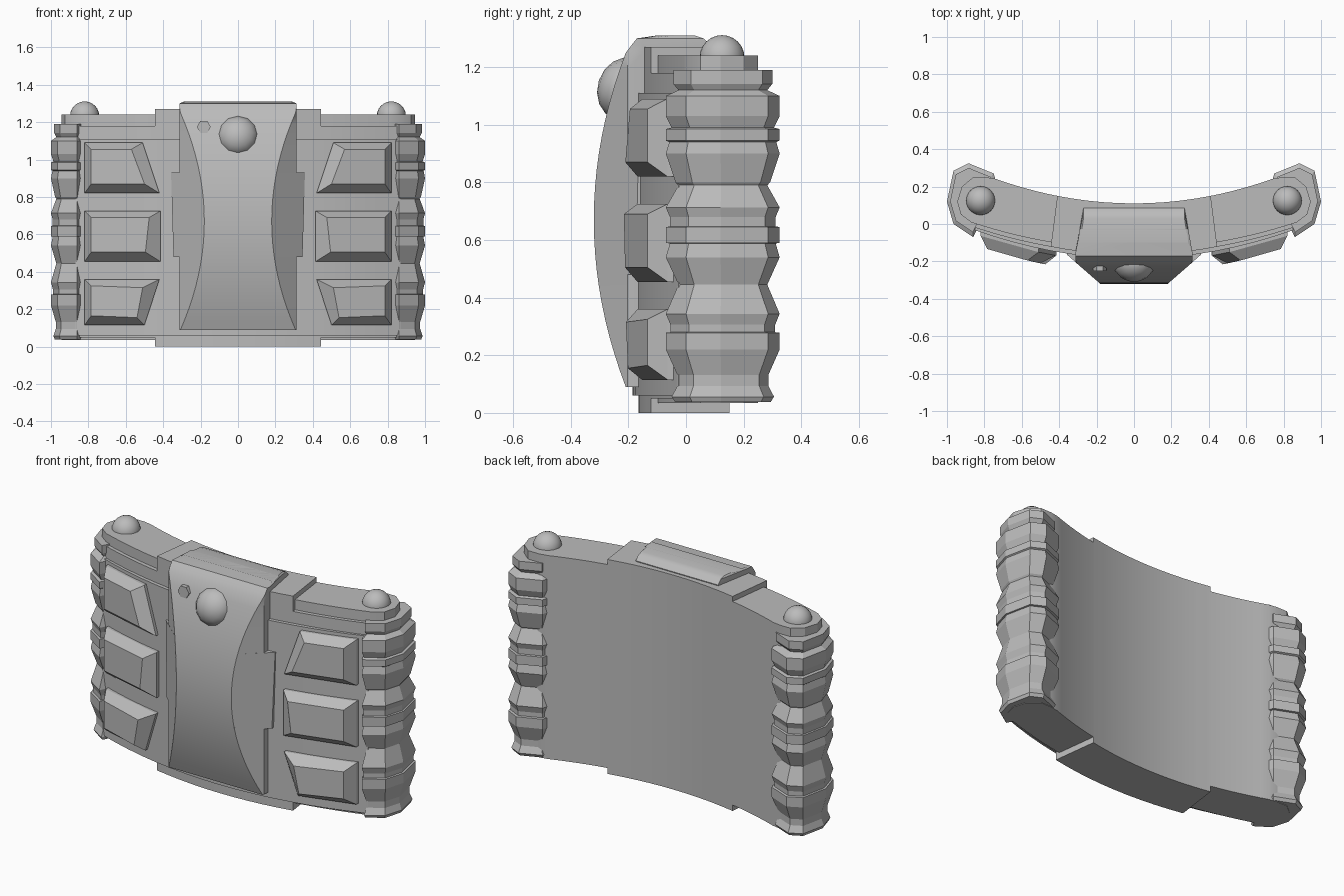
import bpy, bmesh, math
from mathutils import Vector

cube = bpy.data.objects.get("Cube")
if cube:
    bpy.data.objects.remove(cube, do_unlink=True)

grey = bpy.data.materials.new("plain_grey")
grey.use_nodes = True
grey.diffuse_color = (0.5, 0.5, 0.5, 1)
grey.node_tree.nodes["Principled BSDF"].inputs["Base Color"].default_value = (0.5, 0.5, 0.5, 1)


def finish(name, bm, smooth=None):
    bmesh.ops.recalc_face_normals(bm, faces=bm.faces)
    mesh = bpy.data.meshes.new(name)
    bm.to_mesh(mesh)
    bm.free()
    mesh.materials.append(grey)
    obj = bpy.data.objects.new(name, mesh)
    bpy.context.collection.objects.link(obj)
    if smooth:
        bpy.ops.object.select_all(action='DESELECT')
        obj.select_set(True)
        bpy.context.view_layer.objects.active = obj
        bpy.ops.object.shade_smooth_by_angle(angle=math.radians(smooth))
    return obj


def loft(name, rings, smooth=None):
    """Skin a stack of closed rings and cap both ends."""
    bm = bmesh.new()
    loops = [[bm.verts.new(p) for p in ring] for ring in rings]
    n = len(loops[0])
    for a, b in zip(loops, loops[1:]):
        for i in range(n):
            j = (i + 1) % n
            bm.faces.new((a[i], a[j], b[j], b[i]))
    bm.faces.new(loops[0])
    bm.faces.new(loops[-1])
    return finish(name, bm, smooth)


def prism(name, outline, z0, z1, smooth=None):
    return loft(name, [[(x, y, z) for x, y in outline] for z in (z0, z1)], smooth)


def arc(x0, x1, depth, bend, steps=10):
    xs = [x0 + (x1 - x0) * i / steps for i in range(steps + 1)]
    return [(x, depth + bend * x * x) for x in xs]


def ball(name, location, scale, segments, rings, smooth):
    bm = bmesh.new()
    bmesh.ops.create_uvsphere(bm, u_segments=segments, v_segments=rings, radius=1)
    obj = finish(name, bm, smooth)
    obj.location, obj.scale = location, scale
    return obj


def panel_y(x):
    return -0.185 + 0.21 * x * x


# Curved core: tall centre block and raised front panel
prism("centre_block", arc(-0.445, 0.445, -0.165, 0.22) + arc(0.41, -0.41, 0.11, 0.24),
      0, 1.27, 30)
prism("front_panel", arc(-0.87, 0.87, -0.185, 0.21, 16) + arc(0.87, -0.87, 0, 0.15, 16),
      0.06, 1.11, 30)

# Grip rings as height and girth, from top to bottom
grip_rings = [(1.19, .87), (1.142, .87), (1.12, .78), (1.10, 1), (1.03, 1), (.99, .9),
              (.985, 1), (.945, 1), (.94, .94), (.9, 1), (.8, .83), (.79, .78),
              (.713, 1), (.68, .93), (.647, .93), (.645, 1), (.59, 1), (.588, .93),
              (.54, 1), (.445, .78), (.344, 1), (.306, .92), (.28, .92),
              (.278, 1), (.22, 1), (.132, .8), (.094, .8), (.056, .9), (.038, .84)]
grip_outline = [(.74, .235), (.75, .27), (.885, .325), (.965, .285), (1, .12),
                (.965, 0), (.86, -.07), (.84, -.03)]
wing_end = [(.925, .05), (.945, .12), (.92, .2), (.86, .25), (.79, .25)]

# Pad corners: top inner, bottom inner x, then bottom and top height
pads = {"upper": (.51, .42, .82, 1.09),
        "middle": (.415, .415, .455, .725),
        "lower": (.42, .50, .115, .36)}

for side, s in (("left", 1), ("right", -1)):
    # Wings with rounded ends, and the step along their front
    wing = arc(.3, .87, -.135, .19) + wing_end + arc(.74, .3, .11, .24)
    prism(side + "_wing", [(s * x, y) for x, y in wing], .035, 1.24, 30)
    step = arc(.3, .87, -.16, .195) + arc(.87, .3, 0, .1)
    prism(side + "_wing_step", [(s * x, y) for x, y in step], .05, 1.18, 30)

    # Ribbed side grip
    loft(side + "_grip", [[(s * (.87 + (x - .87) * g), .13 + (y - .13) * g, z)
                           for x, y in grip_outline] for z, g in grip_rings])

    # Knob on top of the wing
    ball(side + "_knob", (s * .82, .125, 1.233), (.078, .078, .078), 24, 12, 40)

    # Bevelled pads on the front
    for place, (xt, xb, z0, z1) in pads.items():
        base = [(xb, z0), (.82, z0), (.82, z1), (xt, z1)]
        face = [(xb + .08, z0 + .05), (.785, z0 + .05), (.785, z1 - .035), (xt + .06, z1 - .035)]
        if place == "lower":
            face[0], face[3] = (xb + .04, z0 + .04), (xt + .09, z1 - .045)
        rings = [[(s * x, panel_y(x) + .05, z) for x, z in base],
                 [(s * x, panel_y(x) - .02, z) for x, z in base],
                 [(s * x, panel_y(x) - .078, z) for x, z in face]]
        loft(side + "_" + place + "_pad", rings)


# Central shield: bowed front, chamfered flanks, cap reaching over the top
def shield_y(z):
    return -0.32 + 0.33 * (z - 0.67) ** 2


def shield_ring(z, y, back, base):
    half = min(base, .18 + (y + .32) * 1.15)
    side = max(y + .004, -.205 + (base - .31) * .85)
    return [(-half, y, z), (half, y, z), (base, side, z), (base, -.15, z),
            (.27, back, z), (-.27, back, z), (-base, -.15, z), (-base, side, z)]


heights = [.09 + 1.16 * i / 20 for i in range(21)]
rings = [shield_ring(z, shield_y(z), .08, .312) for z in heights]
rings += [shield_ring(1.275, -.19, .085, .312), shield_ring(1.3, -.17, .06, .312),
          shield_ring(1.31, -.03, .03, .29)]
rings[-1] = [(x, max(y, -.1), z) for x, y, z in rings[-1]]
loft("centre_shield", rings, 28)

# Wider middle band at the flanks of the shield
band = [.48 + .45 * i / 8 for i in range(9)]
loft("shield_band", [shield_ring(z, shield_y(z) + .002, 0, .345 + .013 * (z - .48) / .45)
                     for z in band], 28)

# Round lens and small hexagonal stud on the shield
lens = ball("front_lens", (0, -.215, 1.125), (.11, .11, .092), 12, 8, 40)
lens.rotation_euler = (math.radians(72), 0, 0)
stud = [(-.183 + .037 * math.cos(k * math.pi / 3), 1.175 + .037 * math.sin(k * math.pi / 3))
        for k in range(6)]
loft("small_stud", [[(x, y, z) for x, z in stud] for y in (-.2, -.25)])
